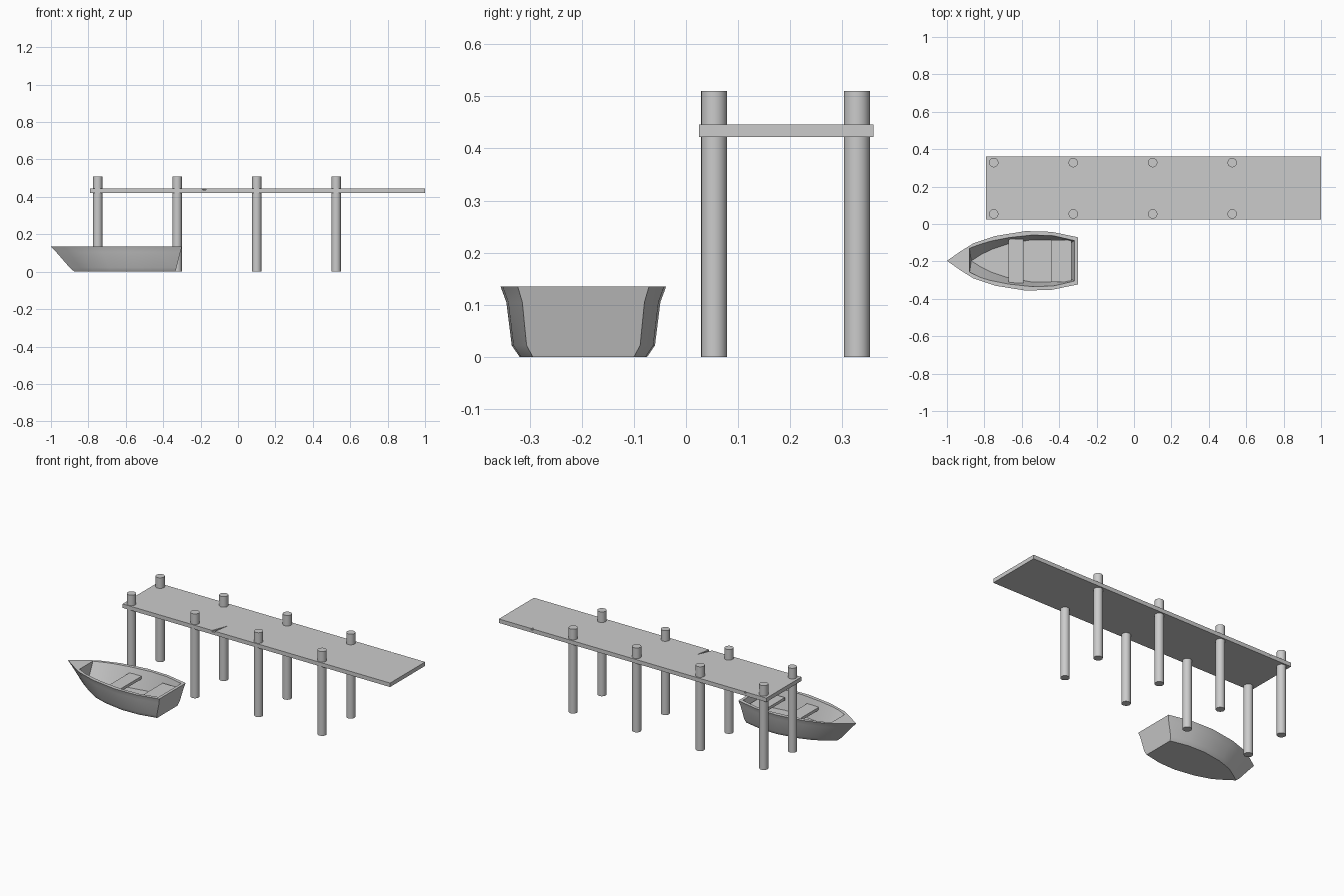
import bpy, bmesh

if "Cube" in bpy.data.objects:
    bpy.data.objects.remove(bpy.data.objects["Cube"])


def finish(name, bm, smooth=None):
    bmesh.ops.remove_doubles(bm, verts=bm.verts, dist=0.0004)
    bmesh.ops.recalc_face_normals(bm, faces=bm.faces)
    mesh = bpy.data.meshes.new(name)
    bm.to_mesh(mesh)
    bm.free()
    ob = bpy.data.objects.new(name, mesh)
    bpy.context.collection.objects.link(ob)
    if smooth:
        bpy.ops.object.select_all(action='DESELECT')
        ob.select_set(True)
        bpy.context.view_layer.objects.active = ob
        bpy.ops.object.shade_smooth_by_angle(angle=smooth)
    return ob


def prism(name, pts, z0, z1):
    """Extrude a plan outline between two heights."""
    bm = bmesh.new()
    lo = [bm.verts.new((x, y, z0)) for x, y in pts]
    hi = [bm.verts.new((x, y, z1)) for x, y in pts]
    bm.faces.new(lo)
    bm.faces.new(hi)
    n = len(pts)
    for i in range(n):
        j = (i + 1) % n
        bm.faces.new((lo[i], lo[j], hi[j], hi[i]))
    return finish(name, bm)


def box(name, x0, x1, y0, y1, z0, z1):
    return prism(name, [(x0, y0), (x1, y0), (x1, y1), (x0, y1)], z0, z1)


# Deck with a long split in the front edge and small nicks in the back edge
deck = box("deck", -0.79, 1.0, 0.025, 0.36, 0.422, 0.446)
cracks = [
    ("front_split", [(-0.193, 0.02), (-0.173, 0.02), (-0.154, 0.12)]),
    ("back_nick_left", [(-0.655, 0.365), (-0.642, 0.365), (-0.648, 0.353)]),
    ("back_nick_right", [(0.772, 0.365), (0.79, 0.365), (0.776, 0.348)]),
]
for name, pts in cracks:
    cutter = prism(name + "_cutter", pts, 0.438, 0.46)
    cutter.hide_render = True
    cutter.hide_set(True)
    mod = deck.modifiers.new(name, 'BOOLEAN')
    mod.operation = 'DIFFERENCE'
    mod.solver = 'EXACT'
    mod.object = cutter

# Posts in two rows
for i in range(4):
    for side, y in (("front", 0.054), ("back", 0.328)):
        bpy.ops.mesh.primitive_cylinder_add(
            vertices=24, radius=0.025, depth=0.51,
            location=(-0.75 + 0.425 * i, y, 0.255))
        post = bpy.context.object
        post.name = f"{side}_post_{i + 1}"
        bpy.ops.object.shade_smooth_by_angle(angle=0.6)

# Boat hull: stacked closed rings, outside from keel to rim, then down inside
CY = -0.197
T = [0.0, 0.1, 0.2, 0.37, 0.6, 0.8, 1.0]
OUTER = [0.0, 0.049, 0.093, 0.133, 0.159, 0.155, 0.126]
INNER = [0.068, 0.088, 0.105, 0.124, 0.138, 0.134, 0.108]
FLOOR = [0.0, 0.034, 0.060, 0.090, 0.112, 0.112, 0.095]
rows = [  # z, bow x, stern x, half widths, width scale
    (0.000, -0.875, -0.335, OUTER, 0.77),
    (0.022, -0.900, -0.329, OUTER, 0.865),
    (0.105, -0.972, -0.308, OUTER, 0.93),
    (0.135, -1.000, -0.300, OUTER, 1.0),
    (0.135, -0.880, -0.318, INNER, 1.0),
    (0.025, -0.870, -0.340, FLOOR, 1.0),
]
bm = bmesh.new()
rings = []
for z, bow, stern, widths, s in rows:
    half = [(bow + (stern - bow) * t, w * s) for t, w in zip(T, widths)]
    pts = half + [(x, -w) for x, w in reversed(half)]
    rings.append([bm.verts.new((x, CY + w, z)) for x, w in pts])
for a, b in zip(rings, rings[1:]):
    for i in range(len(a)):
        j = (i + 1) % len(a)
        bm.faces.new((a[i], a[j], b[j], b[i]))
bm.faces.new(rings[0])
bm.faces.new(rings[-1])
finish("boat_hull", bm, smooth=0.45)

# Boat seats
box("middle_seat", -0.67, -0.59, CY - 0.118, CY + 0.118, 0.085, 0.102)
box("stern_seat", -0.445, -0.335, CY - 0.112, CY + 0.112, 0.085, 0.102)
